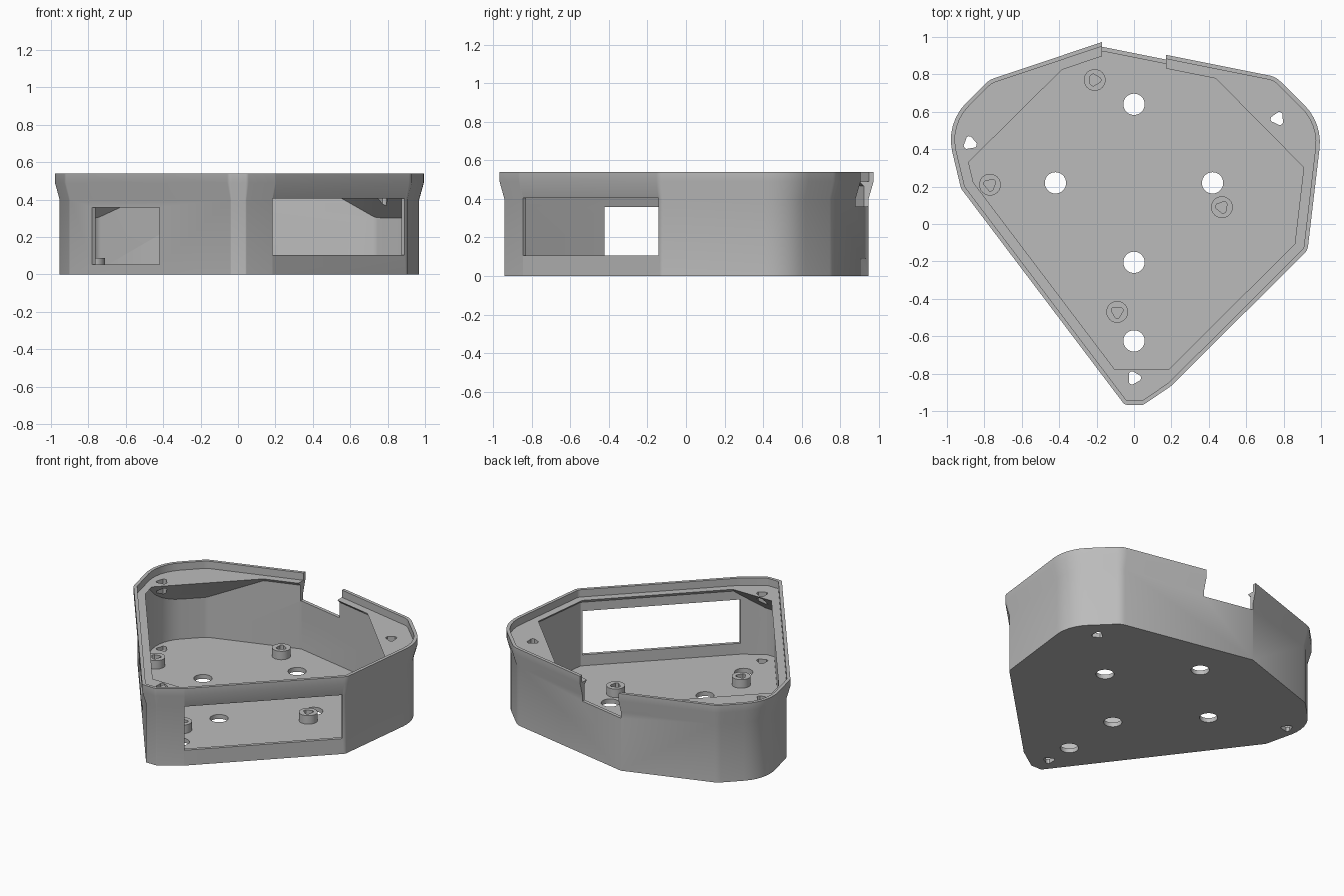
import bpy, bmesh, math
from mathutils import Vector

if "Cube" in bpy.data.objects:
    bpy.data.objects.remove(bpy.data.objects["Cube"])

FLOOR, BODY, LEDGE, TOP = 0.03, 0.40, 0.49, 0.54

grey = bpy.data.materials.new("plain grey")
grey.diffuse_color = (0.5, 0.5, 0.5, 1)
grey.use_nodes = True
grey.node_tree.nodes["Principled BSDF"].inputs["Base Color"].default_value = grey.diffuse_color

# Rim outline, counter-clockwise: x, y, corner radius
OUTLINE = [(-0.05, -0.967, 0.03), (0.05, -0.967, 0.03), (0.2, -0.865, 0.03),
           (0.928, -0.14, 0.06), (1.008, 0.54, 0.28), (0.758, 0.787, 0.12),
           (-0.17, 0.973, 0.0), (-0.775, 0.77, 0.12), (-1.008, 0.537, 0.28),
           (-0.925, 0.19, 0.06)]


def offset_corners(d):
    """Move every edge of the outline inwards by d."""
    pts = [Vector(p[:2]) for p in OUTLINE]
    n = len(pts)
    out = []
    for i in range(n):
        a = (pts[i] - pts[i - 1]).normalized()
        b = (pts[(i + 1) % n] - pts[i]).normalized()
        na, nb = Vector((-a.y, a.x)), Vector((-b.y, b.x))
        out.append(pts[i] + (na + nb) * d / (1 + na.dot(nb)))
    return out


def outline(d, seg=6):
    """Inset outline with rounded corners."""
    pts = offset_corners(d)
    n = len(pts)
    out = []
    for i, p in enumerate(pts):
        r = max(OUTLINE[i][2] - d, 0.012)
        if OUTLINE[i][2] == 0:
            out.append(p)
            continue
        a = (p - pts[i - 1]).normalized()
        b = (pts[(i + 1) % n] - p).normalized()
        turn = a.angle(b)
        start = p - a * r * math.tan(turn / 2)
        na = Vector((-a.y, a.x))
        for k in range(seg + 1):
            t = turn * k / seg
            out.append(start + a * r * math.sin(t) + na * r * (1 - math.cos(t)))
    return out


def finish(bm, name):
    bmesh.ops.recalc_face_normals(bm, faces=bm.faces)
    me = bpy.data.meshes.new(name)
    bm.to_mesh(me)
    bm.free()
    me.materials.append(grey)
    ob = bpy.data.objects.new(name, me)
    bpy.context.collection.objects.link(ob)
    return ob


def loft(levels):
    """Closed solid through (points, z) levels."""
    bm = bmesh.new()
    rings = [[bm.verts.new((p[0], p[1], z)) for p in pts] for pts, z in levels]
    for lo, hi in zip(rings, rings[1:]):
        for i in range(len(lo)):
            j = (i + 1) % len(lo)
            bm.faces.new((lo[i], lo[j], hi[j], hi[i]))
    bm.faces.new(rings[0][::-1])
    bm.faces.new(rings[-1])
    return bm


def prism(name, pts, z0, z1):
    return finish(loft([(pts, z0), (pts, z1)]), name)


def ring(x, y, r, n=32):
    return [(x + r * math.cos(2 * math.pi * k / n), y + r * math.sin(2 * math.pi * k / n))
            for k in range(n)]


def tri(x, y, r, turn):
    """Triangle with blunt corners."""
    pts = []
    for k in range(3):
        for s in (-18, 0, 18):
            a = math.radians(turn + 120 * k + s)
            q = r if s == 0 else r * 0.96
            pts.append((x + q * math.cos(a), y + q * math.sin(a)))
    return pts


def slab(a, b, depth):
    """Rectangle footprint straddling the line from a to b."""
    a, b = Vector(a), Vector(b)
    d = (b - a).normalized()
    n = Vector((-d.y, d.x)) * depth
    return [a - n, b - n, b + n, a + n]


def cut(target, cutter):
    mod = target.modifiers.new("cut", 'BOOLEAN')
    mod.operation = 'DIFFERENCE'
    mod.solver = 'EXACT'
    mod.object = cutter
    bpy.context.view_layer.objects.active = target
    bpy.ops.object.modifier_apply(modifier=mod.name)
    bpy.data.objects.remove(cutter)


# Shell: straight walls flaring out to the rim
body, rim = outline(0.025), outline(0.0)
case = finish(loft([(body, 0), (body, BODY), (rim, LEDGE), (rim, TOP)]), "case_shell")

# Interior: wall prism narrowed by 45 degree slopes under the ledge and corner gussets
inner = outline(0.048)
bm = loft([(inner, FLOOR), (inner, LEDGE + 0.01)])
corners = offset_corners(0.072)
lines = [(corners[i - 1], corners[i]) for i in range(len(corners))]
lines += [((-0.10, -0.775), (0.18, -0.775)), ((0.90, 0.31), (0.44, 0.775)),
          ((-0.39, 0.82), (-0.885, 0.33))]
for a, b in lines:
    a, b = Vector(a), Vector(b)
    d = (b - a).normalized()
    res = bmesh.ops.bisect_plane(bm, geom=bm.verts[:] + bm.edges[:] + bm.faces[:],
                                 plane_co=(a.x, a.y, LEDGE), plane_no=(d.y, -d.x, 1),
                                 clear_outer=True)
    edges = [e for e in bm.edges if e.is_boundary]
    if edges:
        bmesh.ops.holes_fill(bm, edges=edges, sides=0)
cut(case, finish(bm, "cavity"))

# Recess for the lid inside the lip
cut(case, prism("lid_recess", outline(0.022), LEDGE, TOP + 0.1))

# Cable notch, wide window and small window
cut(case, prism("notch", [(-0.17, 0.7), (0.17, 0.7), (0.17, 1.1), (-0.17, 1.1)], 0.36, 0.7))
cut(case, prism("wide_window", slab((0.185, -0.846), (0.89, -0.142), 0.06), 0.105, 0.405))
cut(case, prism("small_window", slab((-0.78, 0.04), (-0.42, -0.435), 0.06), 0.052, 0.358))

# Round floor holes
for x, y in [(0, 0.64), (-0.42, 0.22), (0.42, 0.22), (0, -0.205), (0, -0.625)]:
    cut(case, prism("floor_hole", ring(x, y, 0.057), -0.1, 0.1))

# Screw holes through the gussets and the floor
for x, y, turn in [(0, -0.823, 0), (0.768, 0.563, 65), (-0.877, 0.432, 100)]:
    cut(case, prism("screw_hole", tri(x, y, 0.038, turn), -0.1, 0.7))

# Standoffs on the floor with blind holes
posts = []
for x, y, turn in [(-0.21, 0.77, 0), (-0.77, 0.21, 40), (0.47, 0.09, 50), (-0.09, -0.47, 30)]:
    post = prism("standoff", ring(x, y, 0.058), FLOOR - 0.005, 0.088)
    cut(post, prism("standoff_hole", tri(x, y, 0.034, turn), FLOOR, 0.2))
    posts.append(post)

# Smooth shading with sharp edges kept
for ob in [case] + posts:
    bpy.ops.object.select_all(action='DESELECT')
    ob.select_set(True)
    bpy.context.view_layer.objects.active = ob
    bpy.ops.object.shade_smooth_by_angle(angle=math.radians(30))
